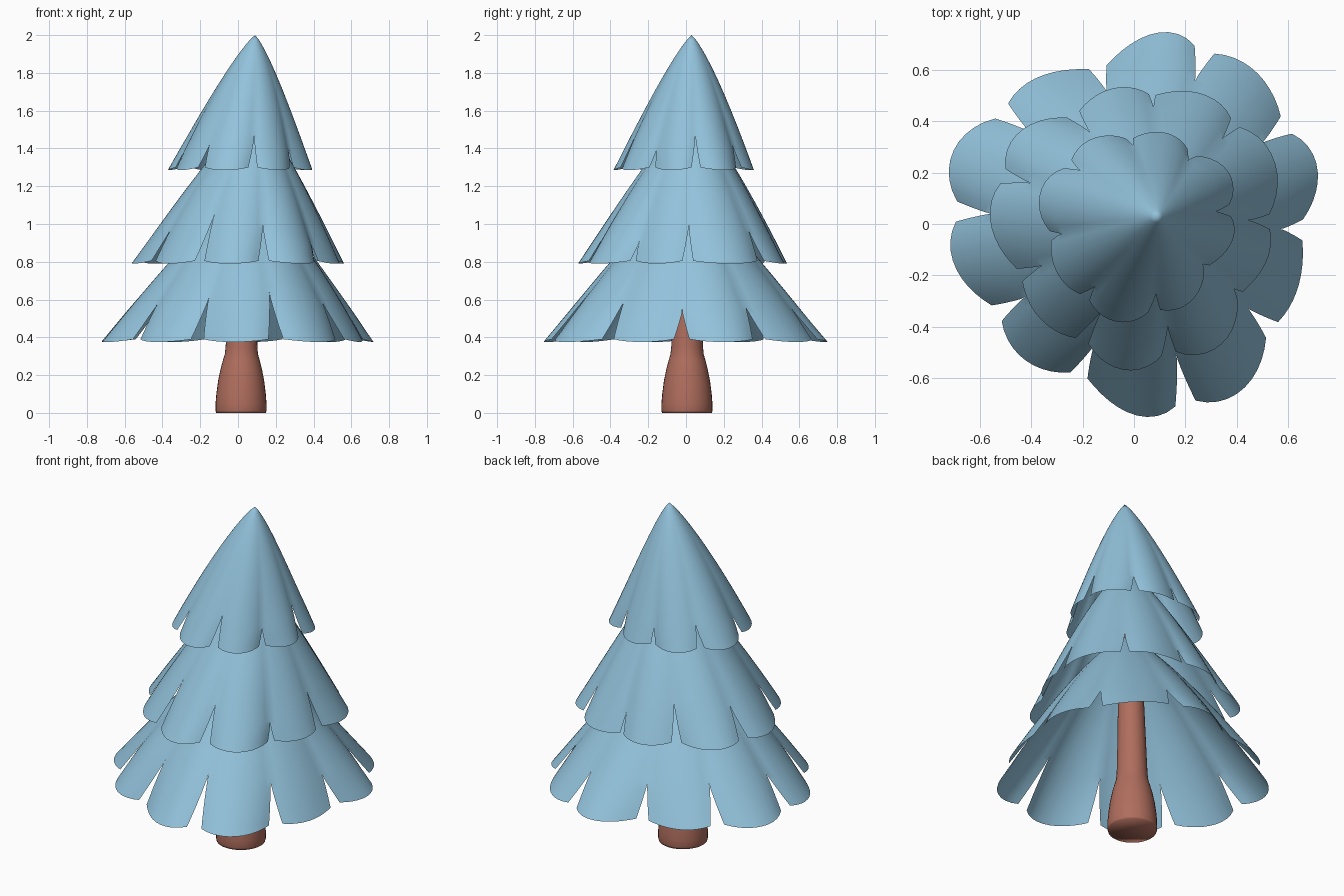
import bpy, bmesh, math

if "Cube" in bpy.data.objects:
    bpy.data.objects.remove(bpy.data.objects["Cube"])


def material(name, colour):
    m = bpy.data.materials.new(name)
    m.diffuse_color = (*colour, 1)
    m.use_nodes = True
    m.node_tree.nodes["Principled BSDF"].inputs["Base Color"].default_value = m.diffuse_color
    return m


BLUE = material("frosty_blue", (0.29, 0.54, 0.71))
BROWN = material("red_brown_bark", (0.43, 0.155, 0.11))


def finish(bm, name, mat, angle=60):
    mesh = bpy.data.meshes.new(name)
    bmesh.ops.remove_doubles(bm, verts=bm.verts, dist=1e-4)
    bm.to_mesh(mesh)
    bm.free()
    ob = bpy.data.objects.new(name, mesh)
    bpy.context.collection.objects.link(ob)
    mesh.materials.append(mat)
    bpy.ops.object.select_all(action='DESELECT')
    ob.select_set(True)
    bpy.context.view_layer.objects.active = ob
    bpy.ops.object.shade_smooth_by_angle(angle=math.radians(angle))
    return ob


def skirt(name, z_top, z_rim, top, gap, notches, rows=28, cols=10):
    """Open cone of bough petals, centred on the axis at the rim.
    notches: (angle, apex height, width factor, rim radius at the notch,
    rim radius at the middle of the next petal). Neighbouring petals share
    an edge above each notch apex and part below it."""
    bm = bmesh.new()
    n = len(notches)
    for i in range(n):
        (a0, z0, w0, r0, rm), (a1, z1, w1, r1, _) = notches[i], notches[(i + 1) % n]
        if i == n - 1:
            a1 += 360
        bump = rm - (r0 + r1) / 2
        mean = sum(x[3] + x[4] for x in notches) / (2 * n)

        def part(t, z, w):
            tn = (z_top - z) / (z_top - z_rim)
            return 0.5 * gap * w * max(0, (t - tn) / (1 - tn))

        grid = []
        for j in range(rows + 1):
            t = j / rows
            cx, cy = top[0] * (1 - t), top[1] * (1 - t)
            lo, hi = a0 + part(t, z0, w0), a1 - part(t, z1, w1)
            row = []
            for k in range(cols + 1):
                u = k / cols
                a = math.radians(lo + (hi - lo) * u)
                s = (2 * u - 1) ** 2
                edge = r0 + (r1 - r0) * u * u * (3 - 2 * u)
                rim = mean + (edge - mean) * t + bump * (1 - s) * t ** 1.3 + 0.02 * (1 - t)
                r = rim * t ** 0.83
                z = z_top + (z_rim - z_top) * t + 0.015 * s * t ** 6
                row.append(bm.verts.new((cx + r * math.cos(a), cy + r * math.sin(a), z)))
            grid.append(row)
        for j in range(rows):
            for k in range(cols):
                bm.faces.new([grid[j][k], grid[j + 1][k], grid[j + 1][k + 1], grid[j][k + 1]])
    return finish(bm, name, BLUE)


# Three overlapping tiers of boughs
skirt("bottom_boughs", 1.20, 0.375, (0.06, 0.0), 6.5, [
    (33, .55, 1, .71, .76), (68, .54, 1, .735, .74), (103, .55, 1, .63, .68),
    (139.5, .56, 1, .68, .76), (176, .55, 1, .695, .715), (213, .56, 1, .64, .68),
    (250, .59, 1, .63, .735), (286, .62, 1, .73, .77), (322.5, .58, 1, .68, .685),
    (358, .53, 1.1, .66, .745)])
skirt("middle_boughs", 1.60, 0.79, (0.09, 0.03), 7, [
    (1, .98, .9, .53, .60), (45, .95, .7, .56, .57), (82, .90, .4, .51, .535),
    (119, .98, .9, .49, .57), (160, .95, .9, .545, .555), (204, .95, .9, .49, .52),
    (246, 1.03, .9, .50, .57), (285, .98, .9, .525, .58), (326, .88, .6, .50, .535)])
skirt("top_boughs", 2.0, 1.285, (0.09, 0.03), 8, [
    (8, 1.46, .9, .38, .42), (51, 1.40, .9, .36, .375), (93, 1.38, .6, .335, .37),
    (138, 1.40, .9, .35, .385), (188, 1.38, .8, .33, .355), (236, 1.40, .9, .345, .387),
    (283, 1.45, 1, .35, .375), (328, 1.38, .8, .335, .385)])

# Trunk, flared at the foot and rising inside the boughs
profile = [(0, 0), (.132, 0), (.135, .012), (.135, .05), (.131, .10), (.122, .17), (.110, .23),
           (.097, .28), (.088, .31), (.084, .35), (.076, .6), (.066, 1.0), (.056, 1.4), (.045, 1.72), (0, 1.72)]
bm = bmesh.new()
N = 32
rings = []
for r, z in profile:
    cx, cy = 0.016 + 0.06 * (z / 1.72) ** 2, 0.005 + 0.02 * (z / 1.72) ** 2
    rings.append([bm.verts.new((cx + r * math.cos(2 * math.pi * k / N),
                                cy + r * math.sin(2 * math.pi * k / N), z)) for k in range(N)])
for lower, upper in zip(rings, rings[1:]):
    for k in range(N):
        m = (k + 1) % N
        bm.faces.new([lower[k], lower[m], upper[m], upper[k]])
finish(bm, "trunk", BROWN, 120)
